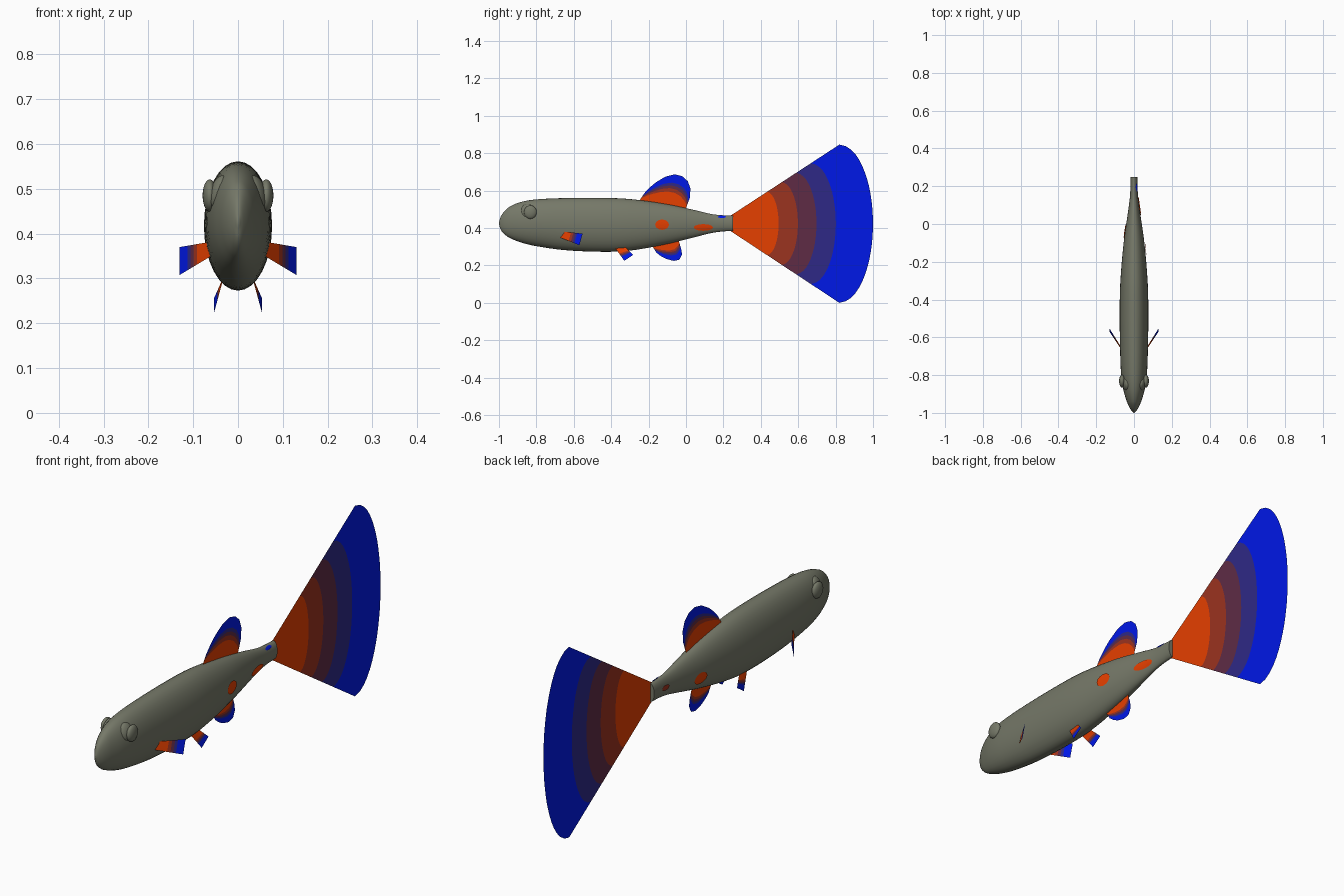
import bpy, bmesh, math
from mathutils import Vector

if "Cube" in bpy.data.objects:
    bpy.data.objects.remove(bpy.data.objects["Cube"])


def material(name, rgb):
    m = bpy.data.materials.new(name)
    m.use_nodes = True
    m.diffuse_color = (*rgb, 1)
    b = m.node_tree.nodes["Principled BSDF"]
    b.inputs["Base Color"].default_value = (*rgb, 1)
    b.inputs["Roughness"].default_value = 0.7
    return m


SKIN = material("olive grey", (0.18, 0.19, 0.14))
BANDS = [material("orange", (0.79, 0.05, 0.0)),
         material("rust brown", (0.33, 0.033, 0.014)),
         material("dull purple", (0.113, 0.024, 0.06)),
         material("slate blue", (0.028, 0.022, 0.24)),
         material("bright blue", (0.0, 0.009, 0.8))]


def make(name, verts, faces, mats, bands=None, smooth=False):
    me = bpy.data.meshes.new(name)
    me.from_pydata([tuple(v) for v in verts], [], faces)
    for m in mats:
        me.materials.append(m)
    for i, p in enumerate(me.polygons):
        p.use_smooth = smooth
        if bands:
            p.material_index = bands[i]
    ob = bpy.data.objects.new(name, me)
    bpy.context.collection.objects.link(ob)
    return ob


# Body stations: y, top z, bottom z, half width
STATIONS = [(-1.0, .43, .42, .002), (-.99, .462, .39, .012), (-.97, .49, .366, .025),
            (-.94, .516, .346, .038), (-.88, .54, .322, .056), (-.8, .553, .303, .068),
            (-.65, .56, .282, .074), (-.45, .561, .273, .076), (-.3, .555, .279, .072),
            (-.1, .527, .315, .055), (.05, .495, .352, .034), (.14, .474, .374, .022),
            (.2, .468, .382, .019), (.25, .466, .384, .019)]


def section(y):
    """Smoothly interpolated top, bottom and half width at y."""
    n = len(STATIONS)
    i = 0
    while i < n - 2 and y > STATIONS[i + 1][0]:
        i += 1
    a, b = STATIONS[i], STATIONS[i + 1]
    p, q = STATIONS[max(i - 1, 0)], STATIONS[min(i + 2, n - 1)]
    h = b[0] - a[0]
    t = (y - a[0]) / h
    out = []
    for k in (1, 2, 3):
        ma = (b[k] - p[k]) / (b[0] - p[0]) * h
        mb = (q[k] - a[k]) / (q[0] - a[0]) * h
        out.append((2*t**3 - 3*t*t + 1) * a[k] + (t**3 - 2*t*t + t) * ma
                   + (3*t*t - 2*t**3) * b[k] + (t**3 - t*t) * mb)
    return out


# Body: lofted ellipses
SIDES, STEPS = 32, 4
ys = [a[0] + (b[0] - a[0]) * s / STEPS
      for a, b in zip(STATIONS, STATIONS[1:]) for s in range(STEPS)] + [STATIONS[-1][0]]
verts, faces = [], []
for y in ys:
    top, bot, w = section(y)
    for k in range(SIDES):
        a = math.tau * k / SIDES
        verts.append((w * math.cos(a), y, (top + bot) / 2 + (top - bot) / 2 * math.sin(a)))
for r in range(len(ys) - 1):
    for k in range(SIDES):
        j = (k + 1) % SIDES
        faces.append((r*SIDES + k, r*SIDES + j, (r+1)*SIDES + j, (r+1)*SIDES + k))
faces.append(tuple(range(SIDES))[::-1])
faces.append(tuple((len(ys) - 1) * SIDES + k for k in range(SIDES)))
body = make("body", verts, faces, [SKIN], smooth=True)
bm = bmesh.new()
bm.from_mesh(body.data)
bmesh.ops.recalc_face_normals(bm, faces=bm.faces)
for e in bm.edges:
    if len(e.link_faces) == 2 and e.calc_face_angle(0) > 1:
        e.smooth = False
bm.to_mesh(body.data)
bm.free()


def resample(pts, n):
    """n + 1 evenly spaced points along a polyline."""
    pts = [Vector(p) for p in pts]
    lens = [(b - a).length for a, b in zip(pts, pts[1:])]
    out = []
    for k in range(n + 1):
        d, i = sum(lens) * k / n, 0
        while i < len(lens) - 1 and d > lens[i]:
            d -= lens[i]
            i += 1
        out.append(pts[i].lerp(pts[i + 1], min(d / lens[i], 1)))
    return out


def fin(name, base, rim, cuts, n=28):
    """Thin sheet from base line to rim, banded outward."""
    base, rim = resample(base, n), resample(rim, n)
    verts = [a.lerp(b, t) for t in (0, *cuts, 1) for a, b in zip(base, rim)]
    faces, bands = [], []
    for r in range(len(BANDS)):
        for k in range(n):
            i = r * (n + 1) + k
            faces.append((i, i + 1, i + n + 2, i + n + 1))
            bands.append(r)
    return make(name, verts, faces, BANDS, bands)


# Tail fin: fan with a half-ellipse rim
arc = [math.pi * (k / 24 - .5) for k in range(25)]
fin("tail_fin", [(0, .235, .386), (0, .235, .464)],
    [(0, .82 + .18 * math.cos(a), .423 + .423 * math.sin(a)) for a in arc],
    cuts=(.34, .475, .605, .74))

# Dorsal and anal fins: rounded lobes on the centre line
dorsal = [(-.222, .587), (-.19, .62), (-.16, .645), (-.11, .675), (-.06, .687),
          (-.02, .677), (.01, .65), (.024, .61), (.02, .56)]
fin("dorsal_fin", [(0, -.26, .53), (0, -.01, .48)], [(0, y, z) for y, z in dorsal],
    cuts=(.5, .6, .68, .76))
anal = [(-.158, .268), (-.135, .25), (-.107, .235), (-.065, .224),
        (-.035, .231), (-.021, .26), (-.026, .29)]
fin("anal_fin", [(0, -.19, .32), (0, -.045, .35)], [(0, y, z) for y, z in anal],
    cuts=(.5, .58, .66, .74))


def patch(name, side, y0, z0, ry, rz, mat, n=12):
    """Small oval plate hugging the body side."""
    verts, faces = [], []
    for r in (.02, .5, 1):
        for k in range(n):
            a = math.tau * k / n
            y, z = y0 + ry * r * math.cos(a), z0 + rz * r * math.sin(a)
            top, bot, w = section(y)
            u = (z - (top + bot) / 2) / ((top - bot) / 2)
            verts.append((side * (w * math.sqrt(max(0, 1 - u * u)) + .004), y, z))
    for r in range(2):
        for k in range(n):
            j = (k + 1) % n
            faces.append((r*n + k, r*n + j, (r+1)*n + j, (r+1)*n + k)[::-side])
    faces.append(tuple(range(n))[::side])
    make(name, verts, faces, [mat])


# Flank spots, placed differently on each side
patch("left_middle_spot", 1, -.128, .418, .037, .028, BANDS[0])
patch("left_rear_spot", 1, .093, .403, .052, .018, BANDS[0])
patch("left_tail_spot", 1, .192, .46, .022, .007, BANDS[4])
patch("right_middle_spot", -1, -.037, .392, .037, .027, BANDS[0])
patch("right_rear_spot", -1, .175, .425, .024, .012, BANDS[1])


def ball(name, loc, scale, turn):
    bpy.ops.mesh.primitive_uv_sphere_add(segments=24, ring_count=14, location=loc,
                                         rotation=turn)
    ob = bpy.context.object
    ob.name = name
    ob.scale = scale
    ob.data.materials.append(SKIN)
    bpy.ops.object.shade_smooth()


# Paired fins and eyes
for side, tag in ((1, "left"), (-1, "right")):
    fin(tag + "_pectoral_fin",
        [(side * .06, -.675, .35), (side * .06, -.665, .382)],
        [(side * .13, -.57, .308), (side * .13, -.553, .37)],
        cuts=(.45, .56, .66, .75), n=4)
    fin(tag + "_pelvic_fin",
        [(side * .034, -.38, .295), (side * .034, -.325, .3)],
        [(side * .053, -.33, .225), (side * .053, -.282, .257)],
        cuts=(.45, .55, .63, .7), n=4)
    ball(tag + "_eye", (side * .063, -.832, .485), (.016, .034, .036), (0, 0, 0))
    ball(tag + "_eye_socket", (side * .043, -.85, .493), (.018, .034, .038),
         (0, side * -.3, side * -.25))
